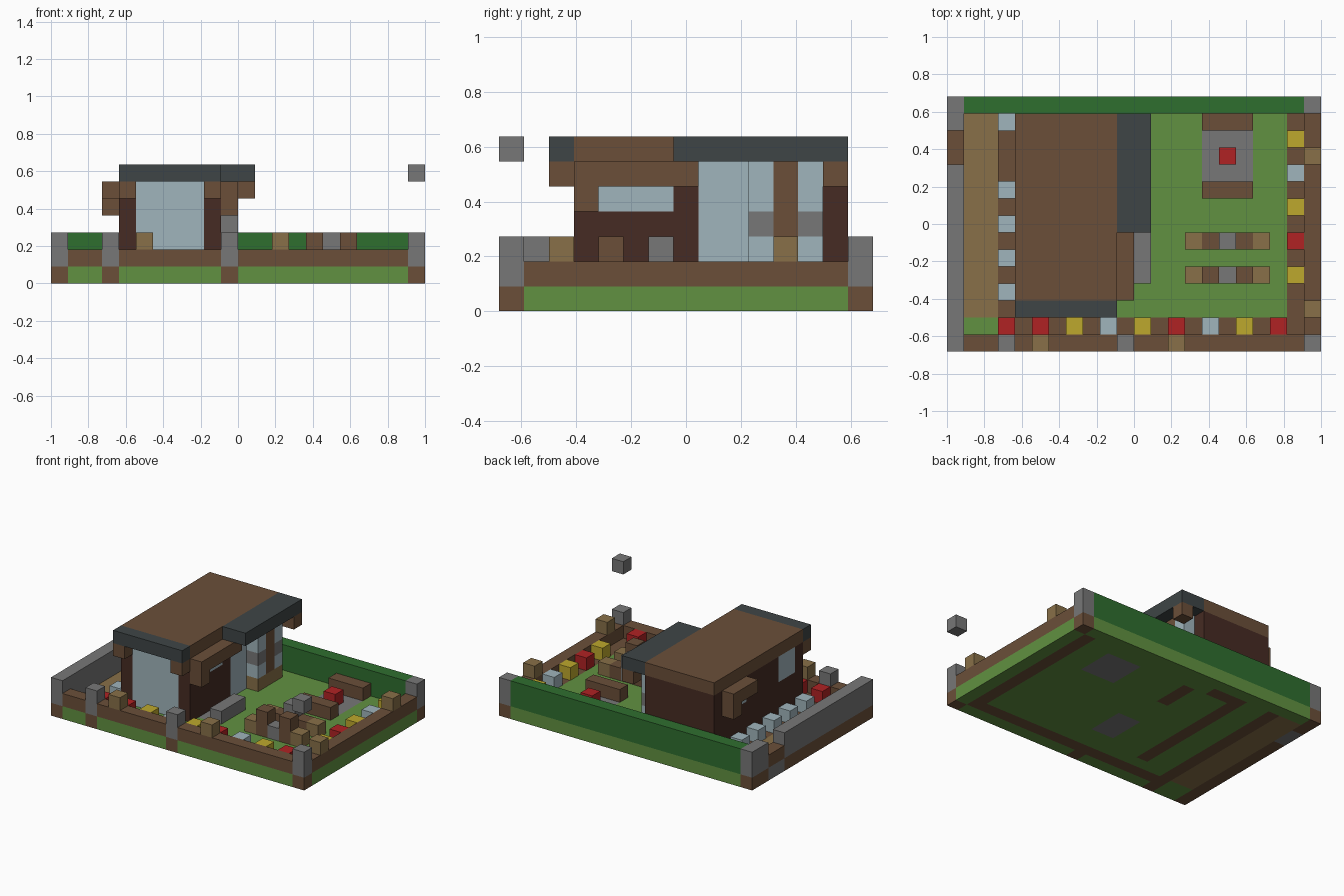
import bpy, bmesh
from mathutils import Vector

cube = bpy.data.objects.get("Cube")
if cube:
    bpy.data.objects.remove(cube, do_unlink=True)

NX, NY = 22, 15
U = 2 / NX
PALETTE = {
    "grass": "619141", "hedge": "2f6e2f", "wood": "6b4f39", "dark_wood": "462b23", "tan": "887048",
    "stone": "777777", "slate": "3e4546", "glass": "a0b5bc", "red": "b02224", "yellow": "bea92d",
}


def linear(hexa):
    vals = [int(hexa[i:i + 2], 16) / 255 for i in (0, 2, 4)]
    return [v / 12.92 if v < 0.04 else ((v + 0.055) / 1.055) ** 2.4 for v in vals] + [1]


MATS = {}
for name, hexa in PALETTE.items():
    m = bpy.data.materials.new(name)
    m.use_nodes = True
    m.diffuse_color = linear(hexa)
    bsdf = m.node_tree.nodes["Principled BSDF"]
    bsdf.inputs["Base Color"].default_value = linear(hexa)
    bsdf.inputs["Roughness"].default_value = 0.9
    MATS[name] = m

cells = {}


def fill(part, colour, xs, ys, zs):
    """Fill a block of cells; each range is one index or (first, last)."""
    span = lambda r: range(r[0], r[1] + 1) if isinstance(r, tuple) else [r]
    for x in span(xs):
        for y in span(ys):
            for z in span(zs):
                cells[x, y, z] = (part, colour)


# Ground layer
fill("lawn", "grass", (0, 21), (0, 14), 0)
fill("left_path", "tan", (1, 2), (2, 13), 0)
fill("left_wall_base", "wood", 0, (0, 14), 0)
fill("gate_step", "stone", 0, (11, 12), 0)
fill("gate_step", "wood", 0, (11, 12), 1)
fill("front_flower_bed", "wood", (3, 20), 1, 0)
fill("right_flower_bed", "wood", 20, (1, 13), 0)
fill("left_flower_bed", "wood", 3, (1, 13), 0)
fill("house_footing", "wood", 6, (3, 12), 0)
fill("house_footing", "wood", (6, 8), 13, 0)
fill("patio", "stone", (15, 17), (10, 12), 0)
fill("doorstep", "stone", (10, 11), (4, 6), 0)
fill("doorstep", "stone", 11, (4, 6), 1)

# Boundary walls, hedge and posts
fill("front_wall", "wood", (1, 20), 0, 1)
fill("right_wall", "wood", 21, (1, 13), 1)
fill("left_wall", "stone", 0, (1, 10), (1, 2))
fill("left_wall", "stone", 0, 13, (1, 2))
fill("back_hedge", "hedge", (1, 20), 14, (1, 2))
for x, y in ((0, 0), (3, 0), (10, 0), (21, 0), (0, 14), (21, 14)):
    fill("post_base", "wood", x, y, 0)
    fill("stone_post", "stone", x, y, (1, 2))
for x, y in ((5, 0), (13, 0), (21, 2), (21, 11)):
    fill("wall_lantern", "tan", x, y, 2)
fill("floating_block", "stone", 21, 0, 6)

# Flowers
FRONT = ["red", "red", "yellow", "glass", "yellow", "red", "glass", "yellow", "red"]
for x, colour in zip(range(3, 20, 2), FRONT):
    fill("front_flowers", colour, x, 1, 1)
for y, colour in zip(range(4, 13, 2), ["yellow", "red", "yellow", "glass", "yellow"]):
    fill("right_flowers", colour, 20, y, 1)
for y in range(3, 14, 2):
    fill("left_flowers", "glass", 3, y, 1)

# Garden seats and tables
for y in (4, 6):
    fill("garden_table", "tan", 14, y, 1)
    fill("garden_table", "wood", (15, 17), y, 1)
    fill("garden_table", "stone", 16, y, 1)
    fill("garden_table", "tan", 18, y, 1)
for x in (15, 17):
    fill("garden_seat", "wood", x, 4, 2)
fill("table_top", "stone", 16, 6, 2)
for y in (9, 13):
    fill("patio_bench", "wood", (15, 17), y, 1)
fill("fire_pit", "red", 16, 11, 1)

# House walls
fill("left_house_wall", "dark_wood", 4, (3, 13), (1, 5))
fill("back_house_wall", "dark_wood", (4, 9), 13, (1, 5))
fill("right_house_wall", "dark_wood", 9, (3, 7), (1, 5))
fill("front_window", "glass", (5, 8), 3, (1, 5))
fill("right_window", "glass", 9, (8, 12), (1, 5))
fill("side_window", "glass", 9, (4, 6), 4)
fill("left_window", "glass", 4, (4, 5), (4, 5))
fill("left_window", "glass", 4, (10, 11), 4)

# Awnings and brackets
fill("right_awning", "wood", 10, (3, 7), 5)
fill("right_awning", "wood", 10, 3, 4)
fill("left_awning", "wood", 3, (10, 12), 5)
fill("left_awning", "wood", 3, 12, 4)
for x in (4, 9):
    fill("front_bracket", "wood", x, 2, 5)
fill("porch_bracket", "wood", 11, 13, 5)

# Porch columns
fill("porch_footing", "wood", 10, (10, 12), 0)
fill("porch_plinth", "tan", 10, (10, 12), 1)
fill("porch_column", "wood", 10, 11, (2, 5))
for y in (10, 12):
    fill("porch_glazing", "glass", 10, y, (2, 5))
    fill("porch_glazing", "stone", 10, y, 3)

# Roof
fill("main_roof", "wood", (4, 9), (3, 13), 6)
fill("front_roof_edge", "slate", (4, 9), 2, 6)
fill("porch_roof", "slate", (10, 11), (7, 13), 6)


def build(part, items):
    """Make one mesh from the exposed sides of a part's cells."""
    bm = bmesh.new()
    colours = sorted({c for _, c in items})
    for pos, colour in items:
        for axis in range(3):
            for sign in (-1, 1):
                near = list(pos)
                near[axis] += sign
                if tuple(near) in cells:
                    continue
                n, a = Vector((0, 0, 0)), Vector((0, 0, 0))
                n[axis] = sign
                a[(axis + 1) % 3] = 1
                b = n.cross(a)
                mid = Vector(pos) + Vector((0.5, 0.5, 0.5)) - Vector((NX / 2, NY / 2, 0))
                corners = [mid + (n + s * a + t * b) / 2 for s, t in ((-1, -1), (1, -1), (1, 1), (-1, 1))]
                face = bm.faces.new([bm.verts.new(c * U) for c in corners])
                face.material_index = colours.index(colour)
    bmesh.ops.remove_doubles(bm, verts=bm.verts, dist=U / 100)
    mesh = bpy.data.meshes.new(part)
    bm.to_mesh(mesh)
    bm.free()
    for c in colours:
        mesh.materials.append(MATS[c])
    bpy.context.collection.objects.link(bpy.data.objects.new(part, mesh))


parts = {}
for pos, (part, colour) in cells.items():
    parts.setdefault(part, []).append((pos, colour))
for part, items in parts.items():
    build(part, items)
